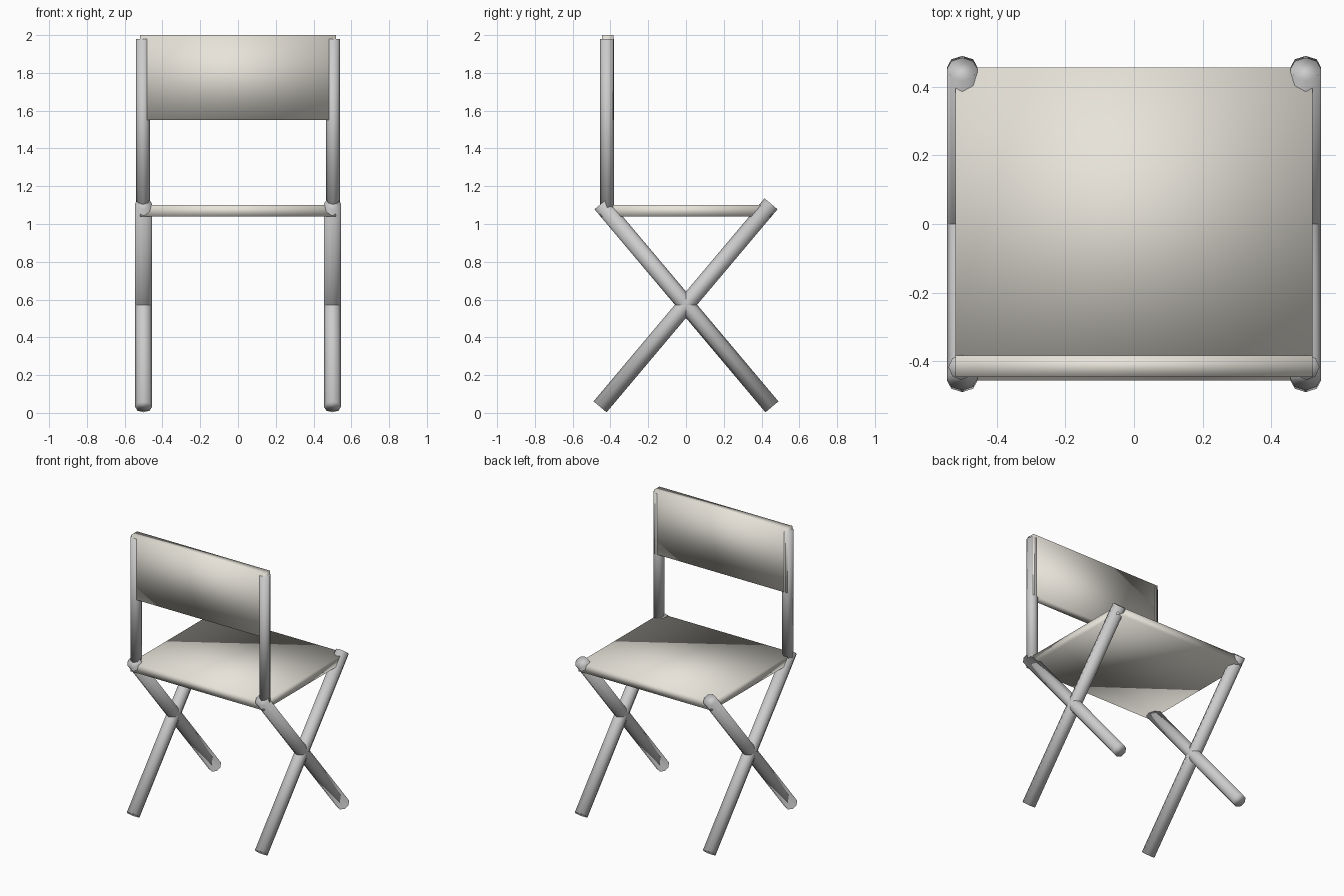
import bpy
from mathutils import Vector

if "Cube" in bpy.data.objects:
    bpy.data.objects.remove(bpy.data.objects["Cube"])

LEG_X, LEG_R = 0.5, 0.045
POST_X, POST_R = 0.503, 0.037


def smooth(obj):
    for poly in obj.data.polygons:
        poly.use_smooth = True


def rod(name, start, end, radius):
    """Round low-poly tube between two points."""
    a, b = Vector(start), Vector(end)
    axis = b - a
    bpy.ops.mesh.primitive_cylinder_add(vertices=8, radius=radius, depth=axis.length,
                                        location=(a + b) / 2)
    obj = bpy.context.object
    obj.name = name
    obj.rotation_euler = axis.to_track_quat('Z', 'Y').to_euler()
    smooth(obj)
    return obj


def panel(name, low, high):
    """Soft-shaded canvas slab between two corners."""
    a, b = Vector(low), Vector(high)
    bpy.ops.mesh.primitive_cube_add(size=1, location=(a + b) / 2)
    obj = bpy.context.object
    obj.name = name
    obj.scale = b - a
    bpy.ops.object.transform_apply(location=False, rotation=False, scale=True)
    smooth(obj)
    canvas = bpy.data.materials.get("canvas") or bpy.data.materials.new("canvas")
    canvas.diffuse_color = (0.80, 0.77, 0.70, 1)
    canvas.use_nodes = True
    canvas.node_tree.nodes["Principled BSDF"].inputs["Base Color"].default_value = canvas.diffuse_color
    obj.data.materials.append(canvas)
    return obj


# Crossed legs and back post on each side
for side, s in (("left", -1), ("right", 1)):
    for label, d in (("rising_forward", -1), ("rising_back", 1)):
        rod(f"{side}_leg_{label}", (s * LEG_X, -0.455 * d, 0.032),
            (s * LEG_X, 0.45 * d, 1.107), LEG_R)
    rod(f"{side}_back_post", (s * POST_X, -0.417, 1.07), (s * POST_X, -0.417, 1.98), POST_R)

# Canvas seat and backrest
panel("seat", (-0.52, -0.455, 1.04), (0.52, 0.455, 1.10))
panel("backrest", (-0.52, -0.445, 1.55), (0.52, -0.383, 2.0))
